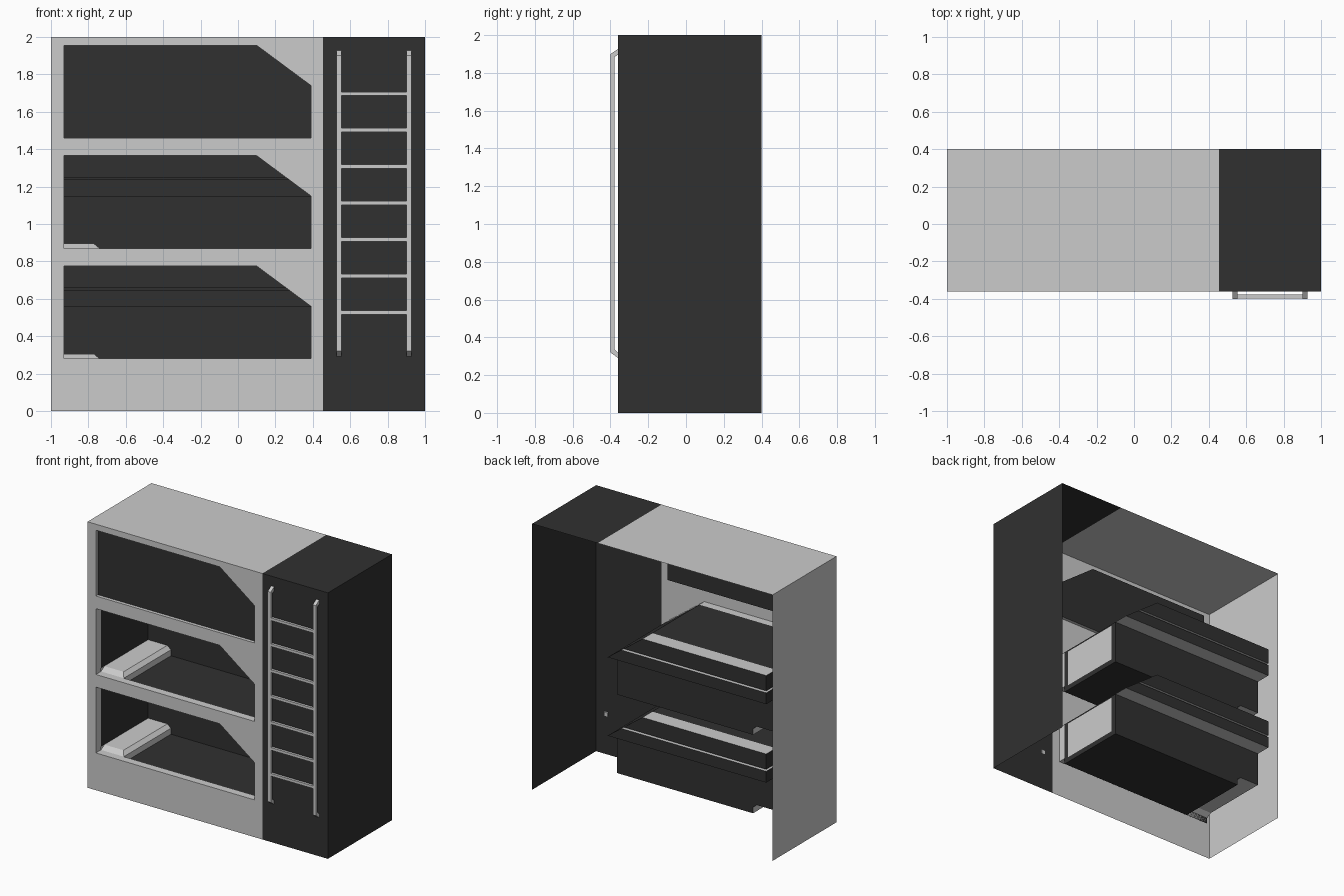
import bpy, bmesh

if "Cube" in bpy.data.objects:
    bpy.data.objects.remove(bpy.data.objects["Cube"])

dark = bpy.data.materials.new("dark")
dark.diffuse_color = (0.03, 0.03, 0.03, 1)
dark.use_nodes = True
dark.node_tree.nodes["Principled BSDF"].inputs["Base Color"].default_value = dark.diffuse_color

FRONT, BACK = -0.36, 0.40        # cabinet shell
BOX0, BOX1, CUB = -0.30, 0.26, 0.375   # bunk box start, back wall, cubby back
L, R, SPLIT = -0.93, 0.39, 0.455
SILLS = (0.28, 0.87, 1.46)


def surf(name, polys, mat=None):
    """Object made of flat polygons."""
    bm = bmesh.new()
    for p in polys:
        bm.faces.new([bm.verts.new(c) for c in p])
    bmesh.ops.remove_doubles(bm, verts=bm.verts, dist=1e-5)
    me = bpy.data.meshes.new(name)
    bm.to_mesh(me)
    bm.free()
    ob = bpy.data.objects.new(name, me)
    bpy.context.collection.objects.link(ob)
    if mat:
        me.materials.append(mat)
    return ob


def wall(pts, y):
    """xz outline placed at depth y."""
    return [(x, y, z) for x, z in pts]


def sweep(pts, y0, y1, closed=False):
    """Strip of quads along an xz path, from y0 to y1."""
    nxt = pts[1:] + (pts[:1] if closed else [])
    return [[(a[0], y0, a[1]), (b[0], y0, b[1]), (b[0], y1, b[1]), (a[0], y1, a[1])]
            for a, b in zip(pts, nxt)]


def rect(x0, x1, z0, z1):
    return [(x0, z0), (x1, z0), (x1, z1), (x0, z1)]


def hole(b):
    return [(L, b), (R, b), (R, b + 0.28), (0.1, b + 0.495), (L, b + 0.495)]


def slope_x(h):
    """x of the slanted corner at height h above the sill."""
    return R - (h - 0.28) / 0.215 * 0.29


# light shell: front frame with three openings, left side, top
frame = []
z = 0
for b in SILLS:
    t = b + 0.495
    frame += [wall(rect(-1, SPLIT, z, b), FRONT), wall(rect(-1, L, b, t), FRONT),
              wall(rect(R, SPLIT, b, t), FRONT),
              wall([(R, b + 0.28), (R, t), (0.1, t)], FRONT)]
    z = t
frame.append(wall(rect(-1, SPLIT, z, 2), FRONT))
surf("front_frame", frame)
surf("left_side_and_top", sweep([(-1, 0), (-1, 2), (SPLIT, 2)], FRONT, BACK))

# dark shell: ladder panel, top, right side
surf("ladder_panel", [wall(rect(SPLIT, 1, 0, 2), FRONT)], dark)
surf("right_side_and_top", sweep([(SPLIT, 2), (1, 2), (1, 0)], FRONT, BACK), dark)

# closed top opening
surf("top_reveal", sweep(hole(SILLS[2]), FRONT, -0.335, True))
surf("top_cover", [wall(hole(SILLS[2]), -0.335)], dark)

# two bunks
for i, b in enumerate(SILLS[:2]):
    tag = ("lower", "middle")[i]
    f, p = b - 0.045, b + 0.025          # floor and pillow heights
    surf(tag + "_reveal", sweep(hole(b), FRONT, BOX0, True))

    # dark bunk box with a notch for the pillow
    path = [(-0.74, f), (R, f), (R, b + 0.28), (0.1, b + 0.495), (L, b + 0.495), (L, p)]
    back = [(-0.74, f), (R, f), (R, b + 0.28), (L, b + 0.28), (L, p), (-0.77, p), (-0.74, b)]
    gap = [(L, b + 0.365), (slope_x(0.365), b + 0.365), (slope_x(0.38), b + 0.38), (L, b + 0.38)]
    surf(tag + "_bunk_box", sweep(path, BOX0, BOX1)
         + [wall(back, BOX1), wall(gap, BOX1), wall(rect(L, R, f, b), BOX0)], dark)

    # light end panel
    x = R + 0.004
    surf(tag + "_end_panel", [[(x, -0.26, b - 0.01), (x, 0.22, b - 0.01),
                               (x, 0.22, b + 0.265), (x, -0.26, b + 0.265)]])

    # shallow cubbies in the back wall
    for n, (h0, h1) in enumerate(((0.28, 0.365), (0.38, 0.495))):
        x0, x1 = slope_x(h0), slope_x(h1)
        c = [(x0, b + h0), (L, b + h0), (L, b + h1), (x1, b + h1)]
        surf(f"{tag}_cubby_shelves_{n}", sweep(c[:2], BOX1, CUB) + sweep(c[2:], BOX1, CUB))
        surf(f"{tag}_cubby_back_{n}", [wall(c, CUB)] + sweep(c[1:3], BOX1, CUB)
             + sweep([c[3], c[0]], BOX1, CUB), dark)

    # pillow: open underneath, bevelled at front and inner edge
    y0, y1 = BOX0, BOX0 + 0.04
    xa, xb = -0.77, -0.74
    surf(tag + "_pillow", [
        [(L, y1, p), (xa, y1, p), (xa, BOX1, p), (L, BOX1, p)],
        [(L, y0, b), (xb, y0, b), (xa, y1, p), (L, y1, p)],
        [(xa, y1, p), (xb, y0, b), (xb, BOX1, b), (xa, BOX1, p)],
        [(xb, y0, b), (xb, y0, f), (xb, BOX1, f), (xb, BOX1, b)],
        [(L, y0, f), (xb, y0, f), (xb, y0, b), (L, y0, b)]])


def prism(name, outline, x0, x1):
    """yz outline extruded along x."""
    n = len(outline)
    a = [(x0, y, z) for y, z in outline]
    c = [(x1, y, z) for y, z in outline]
    ob = surf(name, [a[::-1], c] + [[a[i], a[(i + 1) % n], c[(i + 1) % n], c[i]] for i in range(n)])
    bm = bmesh.new()
    bm.from_mesh(ob.data)
    bmesh.ops.recalc_face_normals(bm, faces=bm.faces)
    bm.to_mesh(ob.data)
    bm.free()


# ladder
rail = [(-0.355, 1.93), (-0.40, 1.90), (-0.40, 0.32), (-0.355, 0.287),
        (-0.355, 0.315), (-0.378, 0.335), (-0.378, 1.885), (-0.355, 1.90)]
for side, x in (("left", 0.527), ("right", 0.902)):
    prism(side + "_ladder_rail", rail, x, x + 0.026)
for i in range(7):
    z = 0.527 + 0.195 * i
    prism(f"ladder_rung_{i}", [(-0.398, z - 0.01), (-0.378, z - 0.01),
                               (-0.378, z + 0.01), (-0.398, z + 0.01)], 0.553, 0.902)
